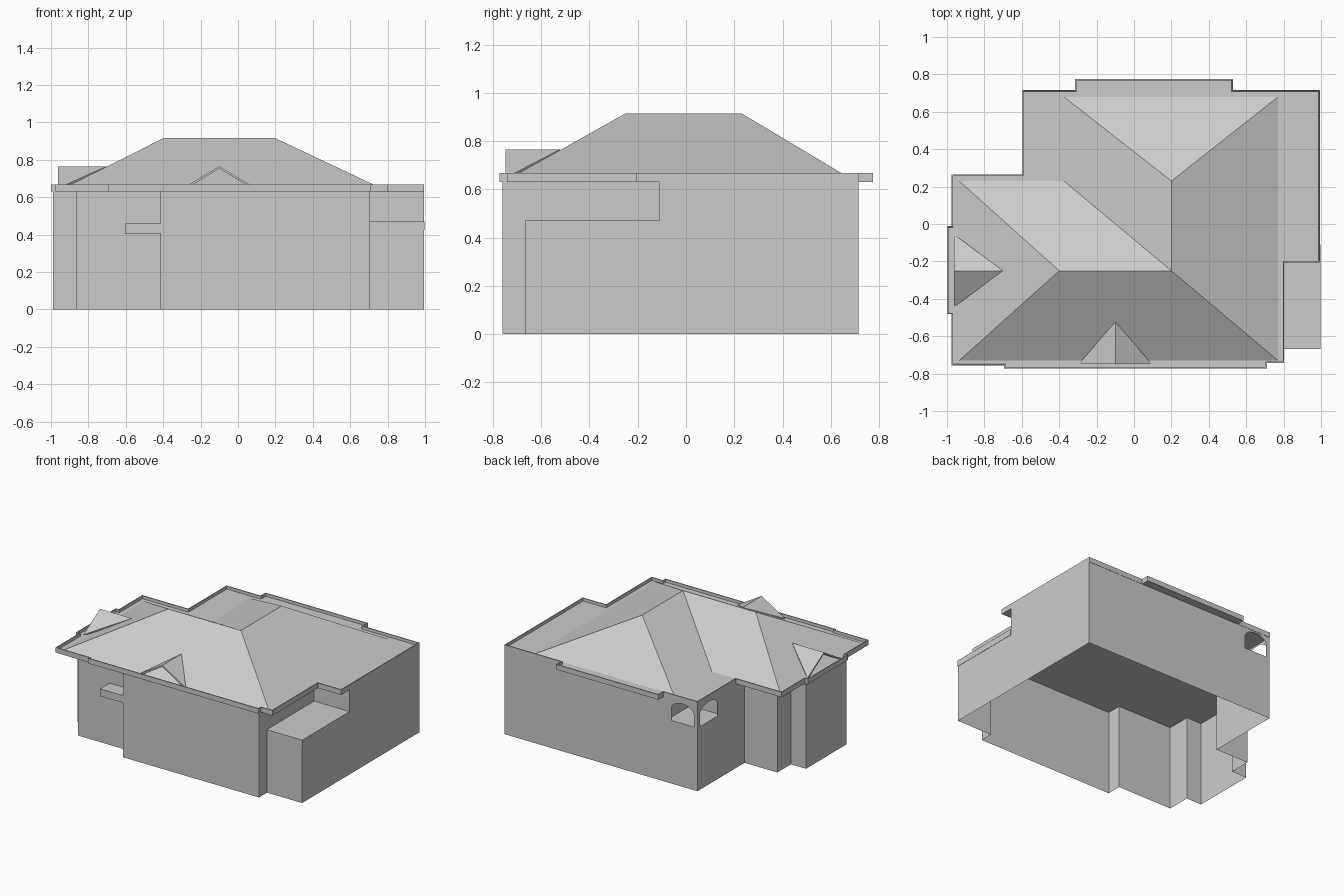
import bpy
from math import pi, sin, cos

import bmesh

if "Cube" in bpy.data.objects:
    bpy.data.objects.remove(bpy.data.objects["Cube"])

WALL_TOP, FLOOR, EAVE = 0.63, 0.47, 0.646


def make(name, verts, faces):
    mesh = bpy.data.meshes.new(name)
    mesh.from_pydata(verts, [], faces)
    obj = bpy.data.objects.new(name, mesh)
    bpy.context.collection.objects.link(obj)
    return obj


def wall(name, path, z0, z1):
    """Single-sheet wall following an open plan path."""
    n = len(path)
    verts = [(x, y, z0) for x, y in path] + [(x, y, z1) for x, y in path]
    return make(name, verts, [(i, i + 1, n + i + 1, n + i) for i in range(n - 1)])


def box(name, lo, hi):
    verts = [(x, y, z) for z in (lo[2], hi[2])
             for x, y in ((lo[0], lo[1]), (hi[0], lo[1]), (hi[0], hi[1]), (lo[0], hi[1]))]
    sides = [(i, (i + 1) % 4, 4 + (i + 1) % 4, 4 + i) for i in range(4)]
    return make(name, verts, sides + [(3, 2, 1, 0), (4, 5, 6, 7)])


def arch_panel(name, start, end, margin=0.03):
    """Upper wall panel with an arched opening standing on the loggia sill."""
    w = ((end[0] - start[0]) ** 2 + (end[1] - start[1]) ** 2) ** 0.5
    r, spring, rise = w / 2 - margin, 0.56, 0.058
    prof = [(0, FLOOR), (margin, FLOOR)]
    prof += [(w / 2 - r * cos(pi * i / 12), spring + rise * sin(pi * i / 12)) for i in range(13)]
    prof += [(w - margin, FLOOR), (w, FLOOR), (w, WALL_TOP), (0, WALL_TOP)]
    verts = [(start[0] + (end[0] - start[0]) * s / w,
              start[1] + (end[1] - start[1]) * s / w, z) for s, z in prof]
    return make(name, verts, [tuple(range(len(verts)))])


def gable(name, loc, turn, depth):
    """Open-fronted little roof gable that runs back into the main slope."""
    verts = [(-0.195, 0, 0.648), (0, 0, 0.765), (0.195, 0, 0.648), (0, depth, 0.765)]
    obj = make(name, verts, [(0, 1, 3), (1, 2, 3)])
    obj.location, obj.rotation_euler.z = (*loc, 0), turn
    mod = obj.modifiers.new("thickness", 'SOLIDIFY')
    mod.thickness, mod.offset = 0.012, -1
    return obj


# Outer walls, counter-clockwise around the plan
wall("right_and_back_wall", [(0.995, -0.11), (0.995, 0.715), (-0.35, 0.715)], 0, WALL_TOP)
wall("loggia_lower_wall", [(-0.35, 0.715), (-0.595, 0.715), (-0.595, 0.45)], 0, FLOOR)
wall("left_and_front_wall", [
    (-0.595, 0.45), (-0.595, 0.16), (-0.865, 0.16), (-0.865, 0), (-0.99, 0),
    (-0.99, -0.475), (-0.865, -0.475), (-0.865, -0.65), (-0.415, -0.65),
    (-0.415, -0.76), (0.705, -0.76), (0.705, -0.665)], 0, WALL_TOP)
wall("terrace_lower_wall", [(0.705, -0.665), (0.995, -0.665), (0.995, -0.11)], 0, FLOOR)

# Terrace recess on the right
wall("terrace_inner_wall", [(0.705, -0.665), (0.705, -0.11), (0.995, -0.11)], FLOOR, WALL_TOP)
box("terrace_floor", (0.705, -0.667, 0.425), (0.997, -0.11, FLOOR))

# Arched loggia at the back left corner
arch_panel("loggia_back_arch", (-0.35, 0.715), (-0.595, 0.715))
arch_panel("loggia_side_arch", (-0.595, 0.715), (-0.595, 0.45))
wall("loggia_inner_wall", [(-0.595, 0.45), (-0.35, 0.45), (-0.35, 0.715)][::-1], FLOOR, WALL_TOP)
make("loggia_floor", [(-0.595, 0.45, FLOOR), (-0.35, 0.45, FLOOR),
                      (-0.35, 0.715, FLOOR), (-0.595, 0.715, FLOOR)], [(0, 1, 2, 3)])

# Small ledge in the front left recess
box("front_ledge", (-0.605, -0.76, 0.405), (-0.415, -0.65, 0.46))

# Eaves slab with a raised rim
outline = [(-0.975, -0.757), (-0.695, -0.757), (-0.695, -0.772), (0.71, -0.772),
           (0.71, -0.742), (0.803, -0.742), (0.803, -0.205), (0.995, -0.205),
           (0.995, 0.717), (0.53, 0.717), (0.53, 0.775), (-0.315, 0.775),
           (-0.315, 0.717), (-0.597, 0.717), (-0.597, 0.265), (-0.975, 0.265),
           (-0.975, -0.01), (-1.0, -0.01), (-1.0, -0.482), (-0.975, -0.482)]
n = len(outline)
eaves = make("eaves_slab",
             [(x, y, z) for z in (WALL_TOP, 0.668) for x, y in outline],
             [tuple(range(n))[::-1], tuple(range(n, 2 * n))] +
             [(i, (i + 1) % n, n + (i + 1) % n, n + i) for i in range(n)])
bm = bmesh.new()
bm.from_mesh(eaves.data)
bm.faces.ensure_lookup_table()
top = bm.faces[1]
bmesh.ops.inset_region(bm, faces=[top], thickness=0.01)
bmesh.ops.inset_region(bm, faces=[top], thickness=0.0005, depth=EAVE - 0.668)
bm.to_mesh(eaves.data)
bm.free()

# L-shaped hip roof: eave corners then ridge points
plan = [(-0.935, -0.73), (0.77, -0.73), (0.77, 0.68), (-0.375, 0.68), (-0.375, 0.23), (-0.935, 0.23)]
ridge = [(-0.40, -0.25), (0.20, -0.25), (0.20, 0.23)]
make("hip_roof", [(x, y, EAVE) for x, y in plan] + [(x, y, 0.915) for x, y in ridge],
     [(0, 1, 7, 6), (0, 6, 5), (5, 6, 7, 4), (4, 7, 8, 3), (3, 8, 2), (2, 8, 7, 1)])

# Gables over the front and the left bay
gable("front_gable", (-0.10, -0.748), 0, 0.225)
gable("left_gable", (-0.963, -0.25), -pi / 2, 0.262)
